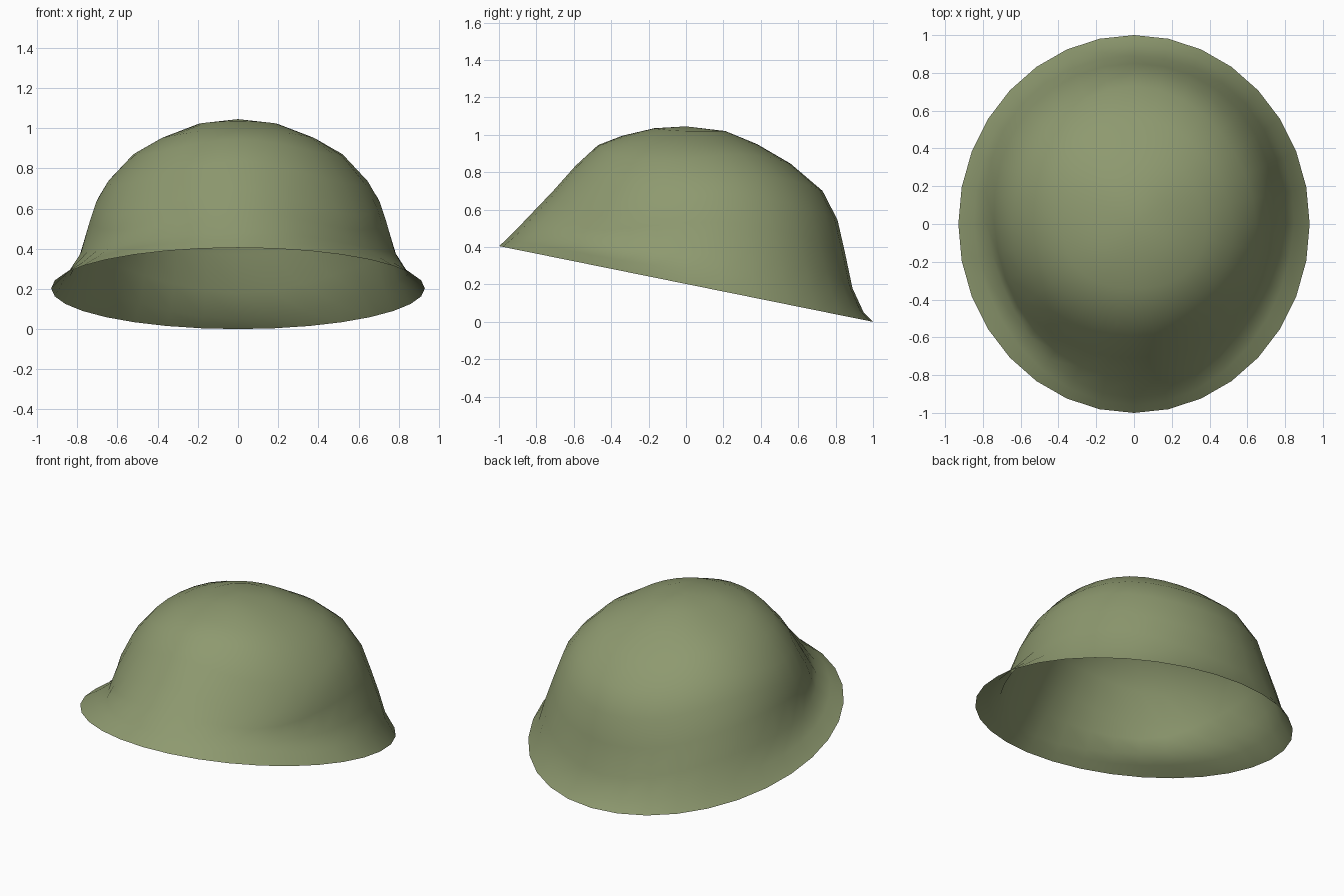
import bpy, bmesh, math

if "Cube" in bpy.data.objects:
    bpy.data.objects.remove(bpy.data.objects["Cube"])

SEG = 32
RX, RY, TOP = 0.93, 1.0, 1.045

# (scale of rim ellipse, height) from rim to crown, at five headings front -> back
PROFILES = [
    [(1, .405), (.96, .44), (.92, .48), (.82, .585), (.71, .70), (.59, .835), (.47, .945), (.34, .995), (.17, 1.035)],
    [(1, .345), (.92, .385), (.84, .425), (.80, .50), (.755, .58), (.655, .75), (.54, .89), (.39, .975), (.20, 1.03)],
    [(1, .203), (.91, .28), (.84, .38), (.795, .53), (.76, .63), (.695, .735), (.56, .87), (.41, .95), (.215, 1.02)],
    [(1, .06), (.94, .17), (.90, .31), (.85, .46), (.79, .63), (.69, .77), (.54, .89), (.39, .955), (.21, 1.02)],
    [(1, 0), (.95, .05), (.89, .18), (.85, .37), (.81, .545), (.73, .70), (.56, .845), (.38, .95), (.21, 1.02)],
]


def blend(values, a):
    """Smooth periodic blend through five values at 0, 45 .. 180 degrees."""
    n = len(values) - 1
    end = lambda i: 0.5 if i in (0, n) else 1.0
    total = 0.0
    for k in range(n + 1):
        c = sum(end(j) * v * math.cos(math.pi * k * j / n) for j, v in enumerate(values))
        total += end(k) * (2 / n) * c * math.cos(k * a)
    return total


# Helmet shell: rings lofted from rim to crown
bm = bmesh.new()
rings = []
for row in range(len(PROFILES[0])):
    ring = []
    for i in range(SEG):
        a = 2 * math.pi * i / SEG
        s = blend([p[row][0] for p in PROFILES], a)
        z = blend([p[row][1] for p in PROFILES], a)
        if row == 0:
            z = 0.2025 * (1 + math.cos(a))
        ring.append(bm.verts.new((s * RX * math.sin(a), -s * RY * math.cos(a), z)))
    rings.append(ring)
crown = bm.verts.new((0, 0, TOP))
for lo, hi in zip(rings, rings[1:]):
    for i in range(SEG):
        j = (i + 1) % SEG
        bm.faces.new((lo[i], lo[j], hi[j], hi[i]))
for i in range(SEG):
    bm.faces.new((rings[-1][i], rings[-1][(i + 1) % SEG], crown))
for f in bm.faces:
    f.smooth = True

mesh = bpy.data.meshes.new("helmet_shell")
bm.to_mesh(mesh)
bm.free()
helmet = bpy.data.objects.new("helmet_shell", mesh)
bpy.context.collection.objects.link(helmet)

# Olive paint
paint = bpy.data.materials.new("olive_paint")
paint.diffuse_color = (0.27, 0.32, 0.16, 1)
paint.use_nodes = True
paint.node_tree.nodes["Principled BSDF"].inputs["Base Color"].default_value = paint.diffuse_color
mesh.materials.append(paint)
